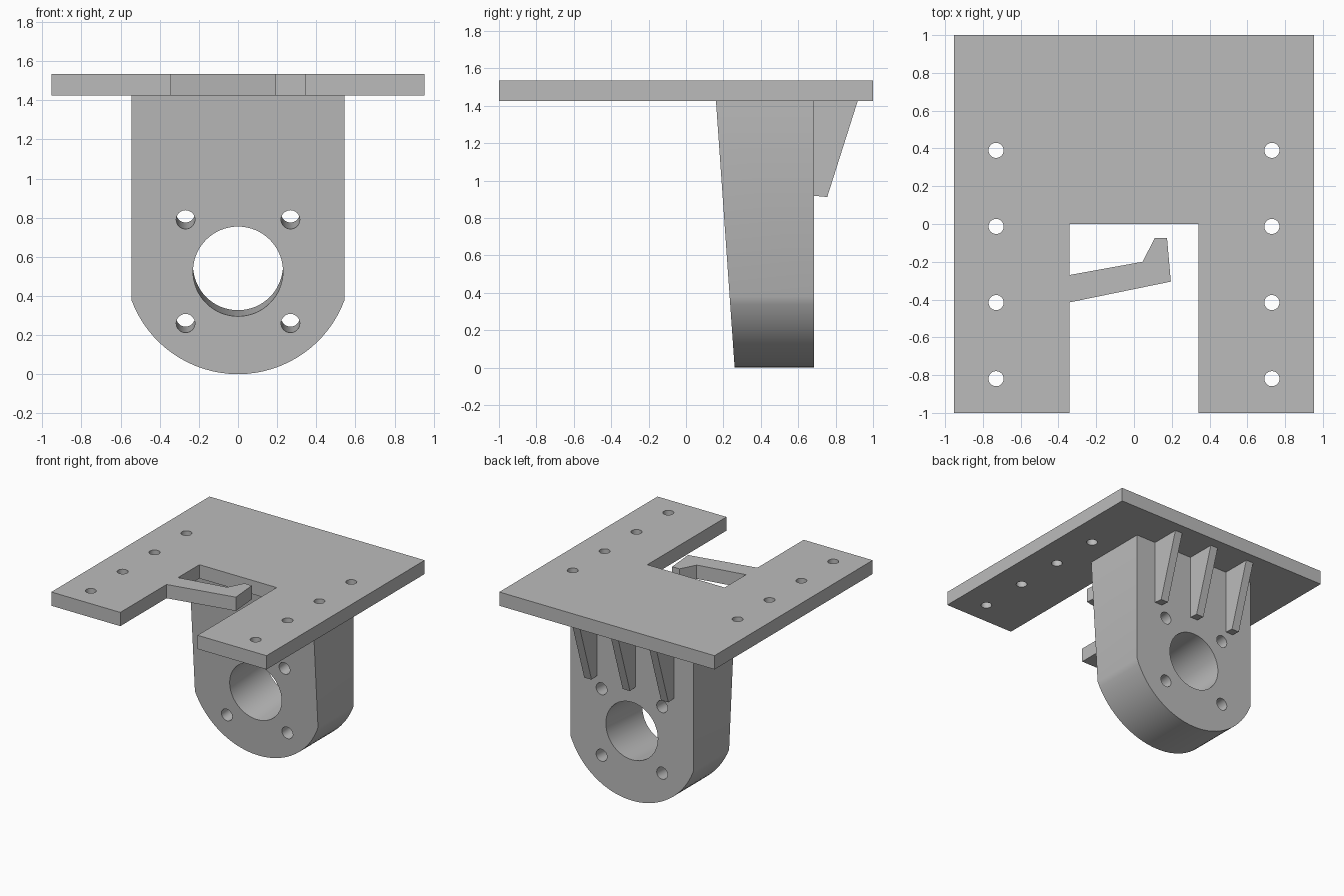
import bpy, bmesh, math
from mathutils import Vector

cube = bpy.data.objects.get("Cube")
if cube:
    bpy.data.objects.remove(cube, do_unlink=True)

grey = bpy.data.materials.new("plain_grey")
grey.use_nodes = True
grey.diffuse_color = (0.5, 0.5, 0.5, 1)
grey.node_tree.nodes["Principled BSDF"].inputs["Base Color"].default_value = grey.diffuse_color

PLATE_BOTTOM, PLATE_TOP = 1.425, 1.535
BACK_Y, FRONT_Y, SLOPE = 0.685, 0.26, 0.07


def prism(name, points, extrude):
    """Extrude a closed outline of 3D points along a vector."""
    bm = bmesh.new()
    face = bm.faces.new([bm.verts.new(p) for p in points])
    new = bmesh.ops.extrude_face_region(bm, geom=[face])["geom"]
    bmesh.ops.translate(bm, vec=extrude, verts=[v for v in new if isinstance(v, bmesh.types.BMVert)])
    bmesh.ops.recalc_face_normals(bm, faces=bm.faces)
    mesh = bpy.data.meshes.new(name)
    bm.to_mesh(mesh)
    bm.free()
    mesh.materials.append(grey)
    obj = bpy.data.objects.new(name, mesh)
    bpy.context.collection.objects.link(obj)
    return obj


def drill(obj, centre, radius, axis, sides=48):
    """Cut a round hole through an object and discard the cutter."""
    rot = Vector(axis).to_track_quat("Z", "Y").to_euler()
    bpy.ops.mesh.primitive_cylinder_add(vertices=sides, radius=radius, depth=2,
                                        location=centre, rotation=rot)
    cutter = bpy.context.object
    cutter.name = "hole_cutter"
    cutter.hide_render = True
    cutter.data.materials.append(grey)
    mod = obj.modifiers.new("hole", "BOOLEAN")
    mod.operation, mod.solver, mod.object = "DIFFERENCE", "EXACT", cutter
    select(obj)
    bpy.ops.object.modifier_apply(modifier=mod.name)
    bpy.data.objects.remove(cutter, do_unlink=True)


def select(obj):
    bpy.ops.object.select_all(action="DESELECT")
    obj.select_set(True)
    bpy.context.view_layer.objects.active = obj


# Mounting plate with an open slot at the front
outline = [(-0.953, -1), (-0.342, -1), (-0.342, 0), (0.342, 0),
           (0.342, -1), (0.953, -1), (0.953, 1), (-0.953, 1)]
up = (0, 0, PLATE_TOP - PLATE_BOTTOM)
plate = prism("mounting_plate", [(x, y, PLATE_BOTTOM) for x, y in outline], up)
for x in (-0.73, 0.73):
    for i in range(4):
        drill(plate, (x, 0.39 - 0.403 * i, PLATE_TOP), 0.04, (0, 0, 1), 32)

# Hooked lever reaching into the slot
hook = [(-0.342, -0.415), (0.195, -0.305), (0.175, -0.075),
        (0.11, -0.075), (0.045, -0.2), (-0.342, -0.27)]
prism("hook_lever", [(x, y, PLATE_BOTTOM) for x, y in hook], up)

# Bracket: round bottom, sloping front face
half, radius = 0.545, 0.581
span = math.asin(half / radius)
arc = [(radius * math.sin(a), radius - radius * math.cos(a))
       for a in (span * (i / 16 - 1) for i in range(33))]
profile = arc + [(half, PLATE_BOTTOM), (-half, PLATE_BOTTOM)]
bracket = prism("motor_bracket", [(x, BACK_Y, z) for x, z in profile], (0, FRONT_Y - BACK_Y, 0))
for v in bracket.data.vertices:
    if v.co.y < BACK_Y - 0.1:
        v.co.y = FRONT_Y - SLOPE * v.co.z

# Bore and bolt holes square to the sloping face
bore_z = 0.525
holes = [(0, 0, 0.23)] + [(sx * 0.268, sz * 0.265, 0.048) for sx in (-1, 1) for sz in (-1, 1)]
for x, dz, r in holes:
    z = bore_z + dz
    drill(bracket, (x, FRONT_Y - SLOPE * z, z), r, (0, 1, SLOPE), 64 if r > 0.1 else 32)

# Three tapered ribs behind the bracket
rib = [(BACK_Y, PLATE_BOTTOM), (0.918, PLATE_BOTTOM), (0.755, 0.912), (BACK_Y, 0.918)]
for name, x in (("right_rib", -0.34), ("middle_rib", 0), ("left_rib", 0.34)):
    prism(name, [(x - 0.0325, y, z) for y, z in rib], (0.065, 0, 0))

for obj in (plate, bracket):
    select(obj)
    bpy.ops.object.shade_smooth_by_angle(angle=math.radians(30))
